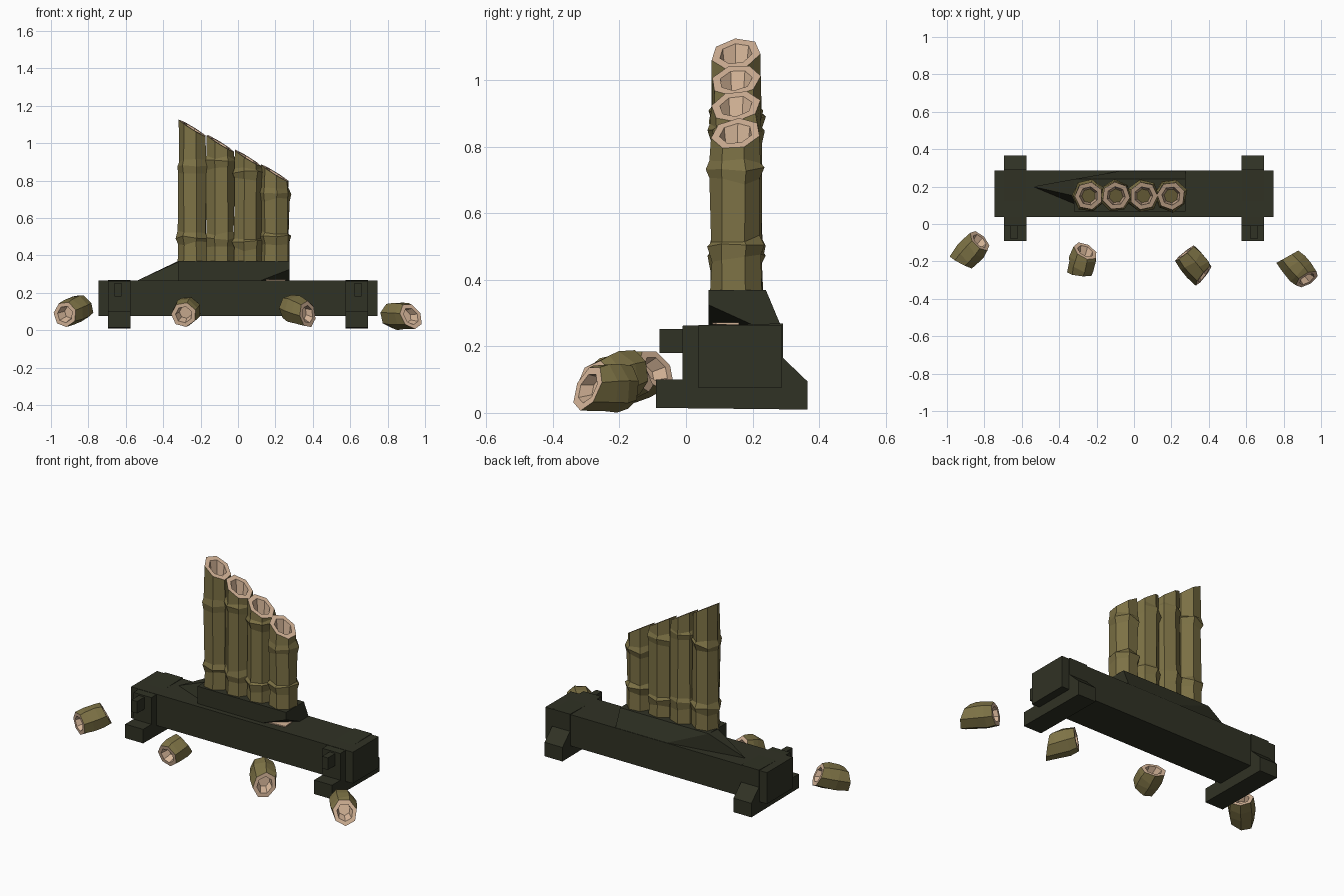
import bpy, bmesh, math, random
from mathutils import Vector

if "Cube" in bpy.data.objects:
    bpy.data.objects.remove(bpy.data.objects["Cube"])

random.seed(4)


def material(name, rgb):
    m = bpy.data.materials.new(name)
    m.diffuse_color = (*rgb, 1)
    m.use_nodes = True
    m.node_tree.nodes["Principled BSDF"].inputs["Base Color"].default_value = m.diffuse_color
    return m


OLIVE = material("olive bamboo", (0.205, 0.168, 0.060))
TAN = material("pale cut cane", (0.68, 0.47, 0.32))
DARK = material("dark wood", (0.030, 0.032, 0.018))


def finish(name, bm, *mats):
    bmesh.ops.recalc_face_normals(bm, faces=bm.faces)
    me = bpy.data.meshes.new(name)
    bm.to_mesh(me)
    bm.free()
    for m in mats:
        me.materials.append(m)
    ob = bpy.data.objects.new(name, me)
    bpy.context.collection.objects.link(ob)
    return ob


def hull(name, pts, mat):
    bm = bmesh.new()
    for p in pts:
        bm.verts.new(p)
    bmesh.ops.convex_hull(bm, input=bm.verts[:])
    bmesh.ops.dissolve_limit(bm, angle_limit=0.01, verts=bm.verts[:], edges=bm.edges[:])
    return finish(name, bm, mat)


def box(name, x0, x1, y0, y1, z0, z1, mat):
    return hull(name, [(x, y, z) for x in (x0, x1) for y in (y0, y1) for z in (z0, z1)], mat)


def cane(name, p0, p1, rings, radius, n0, n1, sides=7, open0=True, depth=0.07):
    """Hollow cane along p0-p1; rings = (fraction, radius scale); n0, n1 = end cut normals."""
    p0, p1 = Vector(p0), Vector(p1)
    d = (p1 - p0).normalized()
    u = d.orthogonal().normalized()
    v = d.cross(u)
    spin = random.uniform(0, 6.28)
    bm = bmesh.new()

    def ring(c, r, n=None, jitter=0.0):
        out = []
        for i in range(sides):
            a = spin + math.tau * i / sides
            k = r * (1 + random.uniform(-jitter, jitter))
            off = k * (u * math.cos(a) + v * math.sin(a))
            if n is not None:                       # slide the point onto the slanted cut
                off -= d * (off.dot(n) / d.dot(n))
            elif jitter:
                off += d * random.uniform(-0.012, 0.012)
            out.append(bm.verts.new(c + off))
        return out

    def bridge(a, b, mi):
        for i in range(sides):
            j = (i + 1) % sides
            bm.faces.new((a[i], a[j], b[j], b[i])).material_index = mi

    n0, n1 = Vector(n0), Vector(n1)
    first = ring(p0, radius * rings[0][1], n0)
    last = first
    for t, s in rings[1:-1]:
        cur = ring(p0.lerp(p1, t), radius * s, None, 0.06)
        bridge(last, cur, 0)
        last = cur
    end = ring(p1, radius * rings[-1][1], n1)
    bridge(last, end, 0)
    # cut rims with a recessed hole
    ends = [(end, p1, n1, -1, rings[-1][1])]
    if open0:
        ends.append((first, p0, n0, 1, rings[0][1]))
    else:
        bm.faces.new(first)
    for outer, c, n, sgn, s in ends:
        lip = ring(c, radius * s * 0.66, n)
        floor = ring(c + d * sgn * depth, radius * s * 0.5, n)
        bridge(outer, lip, 1)
        bridge(lip, floor, 1)
        bm.faces.new(floor).material_index = 1 if open0 else 0
    return finish(name, bm, OLIVE, TAN)


# long beam
box("beam", -0.745, 0.745, 0.038, 0.287, 0.075, 0.265, DARK)

# cross feet with upright clamps and pegs
foot = [(-0.09, 0.015), (0.365, 0.01), (0.365, 0.095), (0.292, 0.165),
        (0.292, 0.269), (-0.01, 0.262), (-0.01, 0.1), (-0.09, 0.1)]
for side, s in (("left", -1), ("right", 1)):
    bm = bmesh.new()
    face = bm.faces.new([bm.verts.new((s * 0.575, y, z)) for y, z in foot])
    ext = bmesh.ops.extrude_face_region(bm, geom=[face])
    bmesh.ops.translate(bm, vec=(s * 0.12, 0, 0),
                        verts=[g for g in ext["geom"] if isinstance(g, bmesh.types.BMVert)])
    finish(side + "_foot", bm, DARK)
    box(side + "_peg", s * 0.622, s * 0.66, -0.08, 0.0, 0.18, 0.253, DARK)

# seat block under the canes, lifted at its right front corner
hull("seat_block", [(-0.32, 0.068, 0.265), (-0.32, 0.068, 0.37), (0.275, 0.068, 0.37),
                    (0.275, 0.068, 0.325), (0.12, 0.068, 0.265), (0.275, 0.2, 0.265),
                    (0.275, 0.24, 0.37), (-0.32, 0.24, 0.37), (-0.32, 0.24, 0.265),
                    (0.275, 0.284, 0.265), (-0.07, 0.284, 0.265)], DARK)
# splinter wedge running off to the left
hull("wedge", [(-0.54, 0.2, 0.265), (-0.32, 0.24, 0.37), (-0.32, 0.15, 0.365),
               (-0.3, 0.1, 0.265), (-0.07, 0.284, 0.265), (0.0, 0.24, 0.37)], DARK)
# pale sliver showing below the lifted corner
hull("pale_sliver", [(0.15, 0.08, 0.266), (0.255, 0.09, 0.266), (0.25, 0.16, 0.266),
                     (0.15, 0.08, 0.272), (0.255, 0.09, 0.272), (0.25, 0.16, 0.272)], TAN)

# four standing canes: centre x, top height, joint heights
Z0 = 0.35
for i, (x, top, joints) in enumerate([(-0.242, 1.08, (0.50, 0.88)), (-0.096, 1.0, (0.49, 0.90)),
                                      (0.051, 0.922, (0.47, 0.84)), (0.198, 0.84, (0.50, 0.73))]):
    rings = [(0, 1.0)]
    for z in joints:
        for dz, s in ((-0.035, 0.96), (0.0, 1.08), (0.025, 0.95)):
            rings.append(((z + dz - Z0) / (top - Z0), s))
    rings.append((1, 0.93))
    cane("standing_cane_%d" % (i + 1), (x, 0.152, Z0), (x, 0.15, top), rings, 0.081,
         (0, 0, -1), (0.52, -0.1, 0.85), open0=False, depth=0.09)

# four broken pieces on the ground: front end, back end, front cut, back cut
pieces = [((-0.925, -0.205, 0.085), (-0.825, -0.09, 0.13), (-0.45, -0.85, -0.1), (0.6, 0.6, 0.45)),
          ((-0.29, -0.265, 0.083), (-0.26, -0.145, 0.122), (-0.1, -0.95, -0.2), (0.35, 0.7, 0.5)),
          ((0.372, -0.275, 0.085), (0.272, -0.155, 0.122), (0.75, -0.6, 0.15), (-0.6, 0.75, 0.1)),
          ((0.925, -0.295, 0.075), (0.82, -0.175, 0.08), (0.5, -0.75, 0.4), (-0.45, 0.8, 0.0))]
for i, (a, b, na, nb) in enumerate(pieces):
    cane("broken_cane_%d" % (i + 1), a, b, [(0, 0.95), (0.35, 1.05), (0.7, 1.06), (1, 0.95)],
         0.071, na, nb, depth=0.045)
